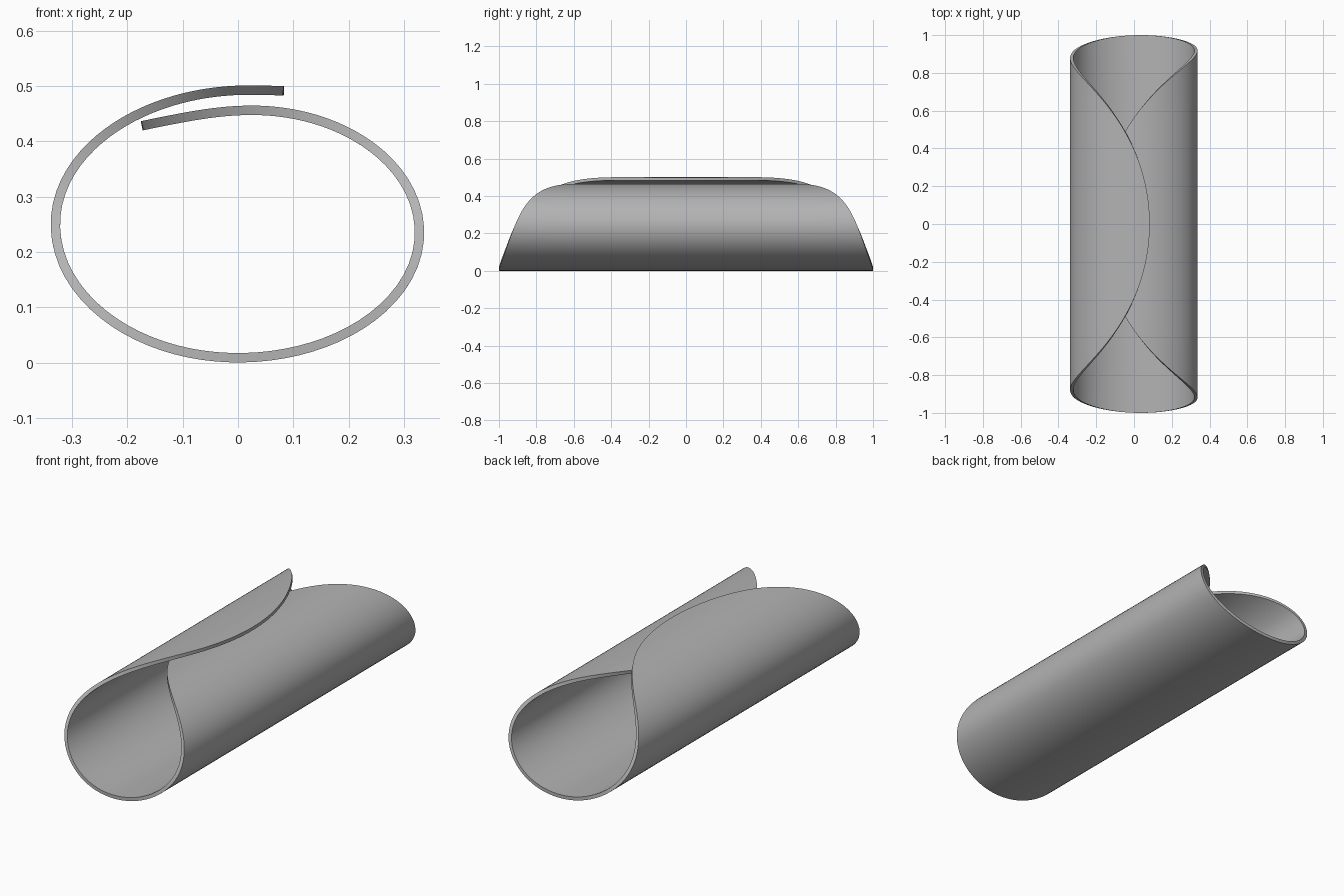
import bpy, bmesh, math
from mathutils import Vector
from mathutils.geometry import interpolate_bezier

if "Cube" in bpy.data.objects:
    bpy.data.objects.remove(bpy.data.objects["Cube"], do_unlink=True)

THICK = 0.017
COLS, ROWS = 128, 8
K = 0.5523  # quarter ellipse handle length

# Rolled centre line in (x, z): quarter ellipses plus the two free ends
right, bottom, left = (0.328, 0.235), (0, 0.0088), (-0.33, 0.25)
inner_top, outer_top = (0.025, 0.456), (0.02, 0.4925)


def quarter(p, q, leaves_flat):
    """Bezier quarter ellipse from p to q, leaving p flat or upright."""
    p, q = Vector(p), Vector(q)
    corner = Vector((q.x, p.y)) if leaves_flat else Vector((p.x, q.y))
    return p, p.lerp(corner, K), q.lerp(corner, K), q


segments = [
    [Vector(v) for v in ((-0.174, 0.428), (-0.1, 0.443), (-0.04, 0.456), inner_top)],
    quarter(inner_top, right, True),
    quarter(right, bottom, False),
    quarter(bottom, left, True),
    quarter(left, outer_top, False),
    [Vector(v) for v in (outer_top, (0.04, 0.4925), (0.06, 0.492), (0.083, 0.491))],
]
path = []
for p, h1, h2, q in segments:
    pts = interpolate_bezier(p, h1, h2, q, 60)
    path += pts if not path else pts[1:]

lengths = [0.0]
for a, b in zip(path, path[1:]):
    lengths.append(lengths[-1] + (b - a).length)


def point_at(s):
    """Point on the centre line at arc length s."""
    for i in range(len(path) - 1):
        if s <= lengths[i + 1]:
            t = (s - lengths[i]) / (lengths[i + 1] - lengths[i])
            return path[i].lerp(path[i + 1], t)
    return path[-1]


# Round disc wrapped along the centre line
bm = bmesh.new()
grid = []
for i in range(COLS + 1):
    a = math.pi * i / COLS
    p = point_at(lengths[-1] * (1 - math.cos(a)) / 2)
    half = math.sin(a)
    grid.append([bm.verts.new((p.x, half * (2 * j / ROWS - 1), p.y))
                 for j in range(ROWS + 1)])
for c, d in zip(grid, grid[1:]):
    for j in range(ROWS):
        bm.faces.new((c[j], d[j], d[j + 1], c[j + 1]))
bmesh.ops.remove_doubles(bm, verts=bm.verts, dist=1e-5)
bmesh.ops.recalc_face_normals(bm, faces=bm.faces)
mesh = bpy.data.meshes.new("rolled_sheet")
bm.to_mesh(mesh)
bm.free()

sheet = bpy.data.objects.new("rolled_sheet", mesh)
bpy.context.collection.objects.link(sheet)

# Sheet thickness, centred on the line
solid = sheet.modifiers.new("thickness", 'SOLIDIFY')
solid.thickness = THICK
solid.offset = 0
bpy.context.view_layer.objects.active = sheet
sheet.select_set(True)
bpy.ops.object.modifier_apply(modifier=solid.name)
bpy.ops.object.shade_smooth_by_angle(angle=math.radians(40))

# Plain grey
grey = bpy.data.materials.new("plain grey")
grey.use_nodes = True
colour = (0.45, 0.45, 0.45, 1)
grey.diffuse_color = colour
grey.node_tree.nodes["Principled BSDF"].inputs["Base Color"].default_value = colour
mesh.materials.append(grey)
